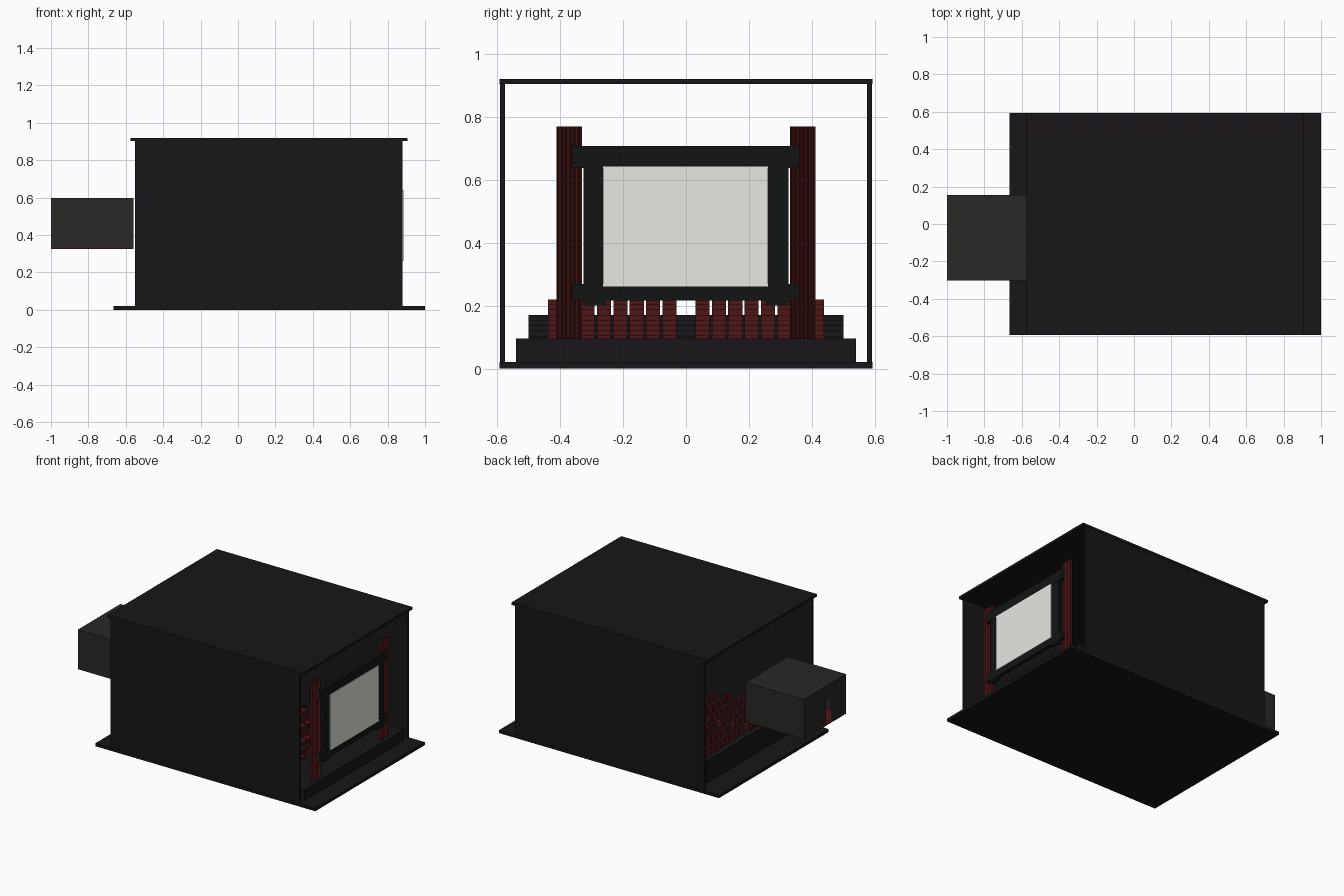
import bpy, bmesh, math

if "Cube" in bpy.data.objects:
    bpy.data.objects.remove(bpy.data.objects["Cube"])

def mat(name, r, g, b):
    m = bpy.data.materials.new(name)
    m.diffuse_color = (r, g, b, 1)
    m.use_nodes = True
    m.node_tree.nodes["Principled BSDF"].inputs["Base Color"].default_value = m.diffuse_color
    return m

BLACK = mat("black_paint", .009, .008, .009)
FRAME = mat("frame_black", .006, .007, .007)
GREY = mat("booth_grey", .021, .022, .019)
RED = mat("red_fabric", .075, .008, .009)
WHITE = mat("screen_white", .8, .8, .76)
METAL = mat("projector_grey", .3, .3, .3)

def boxes(name, items, material):
    """One object from boxes given as (x0, x1, y0, y1, z0, z1)."""
    bm = bmesh.new()
    for x0, x1, y0, y1, z0, z1 in items:
        vs = bmesh.ops.create_cube(bm, size=1)["verts"]
        bmesh.ops.scale(bm, vec=(x1 - x0, y1 - y0, z1 - z0), verts=vs)
        bmesh.ops.translate(bm, vec=((x0 + x1) / 2, (y0 + y1) / 2, (z0 + z1) / 2), verts=vs)
    return finish(name, bm, material)

def finish(name, bm, material):
    bmesh.ops.recalc_face_normals(bm, faces=bm.faces)
    me = bpy.data.meshes.new(name)
    bm.to_mesh(me)
    bm.free()
    me.materials.append(material)
    ob = bpy.data.objects.new(name, me)
    bpy.context.collection.objects.link(ob)
    return ob

def mirrored(item):
    x0, x1, y0, y1, z0, z1 = item
    return [item, (x0, x1, -y1, -y0, z0, z1)]

# Hall shell, open at both ends
boxes("floor", [(-.665, 1, -.593, .593, 0, .02)], BLACK)
boxes("ceiling", [(-.575, .905, -.593, .593, .903, .92)], BLACK)
boxes("side_walls", mirrored((-.55, .88, .575, .591, .02, .903)), BLACK)

# Stage below the screen
boxes("stage", [(.72, .88, -.54, .54, .02, .095)], BLACK)

# Seating tiers rising away from the screen
ROWS, PITCH, STEP, BACK = 10, .105, .0165, -.47
tiers, cushions, backs = [], [], []
for r in range(ROWS):
    x = BACK + r * PITCH
    z = .17 - r * STEP
    if z > .022:
        tiers.append((x - (.03 if r == 0 else 0), x + PITCH, -.5, .5, .02, z))
    for s in range(8):
        y = .03 + s * .052
        cushions += mirrored((x + .022, x + .062, y, y + .045, z, z + .024))
        backs += mirrored((x + .01, x + .022, y, y + .045, z, z + .05))
boxes("seating_tiers", tiers, BLACK)
boxes("seat_cushions", cushions, RED)
boxes("seat_backs", backs, RED)

# Screen and its frame
boxes("screen", [(.868, .884, -.264, .261, .26, .642)], WHITE)
boxes("screen_frame", mirrored((.858, .878, .255, .325, .2, .68)) +
      [(.856, .88, -.36, .36, .637, .706), (.856, .88, -.36, .36, .216, .268)], FRAME)

# Pleated curtains on both sides of the screen
def curtain(name, y0, y1, z0, z1, x, depth, pleats):
    n = pleats * 6
    wave = [(x + depth * math.cos(2 * math.pi * i / 6), y0 + (y1 - y0) * i / n) for i in range(n + 1)]
    loop = wave + [(px - .008, py) for px, py in reversed(wave)]
    bm = bmesh.new()
    face = bm.faces.new([bm.verts.new((px, py, z0)) for px, py in loop])
    ext = bmesh.ops.extrude_face_region(bm, geom=[face])
    top = [v for v in ext["geom"] if isinstance(v, bmesh.types.BMVert)]
    bmesh.ops.translate(bm, vec=(0, 0, z1 - z0), verts=top)
    finish(name, bm, RED)

curtain("curtain_left", -.411, -.33, .095, .768, .848, .007, 6)
curtain("curtain_right", .33, .411, .095, .768, .848, .007, 6)

# Projection booth: hollow, with a doorway and a projection port
X0, X1, Y0, Y1, Z0, Z1, T = -1, -.56, -.302, .155, .332, .597, .012
boxes("booth_shell", [
    (X0, X1, Y0, Y1, Z1 - T, Z1),
    (X0, X1, Y0, Y0 + T, Z0, Z1 - T), (X0, X1, Y1 - T, Y1, Z0, Z1 - T),
    (X0, X0 + T, Y0 + T, -.16, Z0, Z1 - T), (X0, X0 + T, -.085, Y1 - T, Z0, Z1 - T),
    (X0, X0 + T, -.16, -.085, .505, Z1 - T),
    (X1 - T, X1, Y0 + T, -.13, Z0, Z1 - T), (X1 - T, X1, -.02, Y1 - T, Z0, Z1 - T),
    (X1 - T, X1, -.13, -.02, Z0, .43), (X1 - T, X1, -.13, -.02, .5, Z1 - T)], GREY)
boxes("booth_carpet", [(X0, X1, Y0, Y1, Z0 - .006, Z0)], RED)
boxes("projector", [(-.76, -.65, -.11, -.04, .43, .48), (-.72, -.69, -.09, -.06, Z0, .43),
                    (-.65, -.62, -.09, -.06, .445, .475)], METAL)
